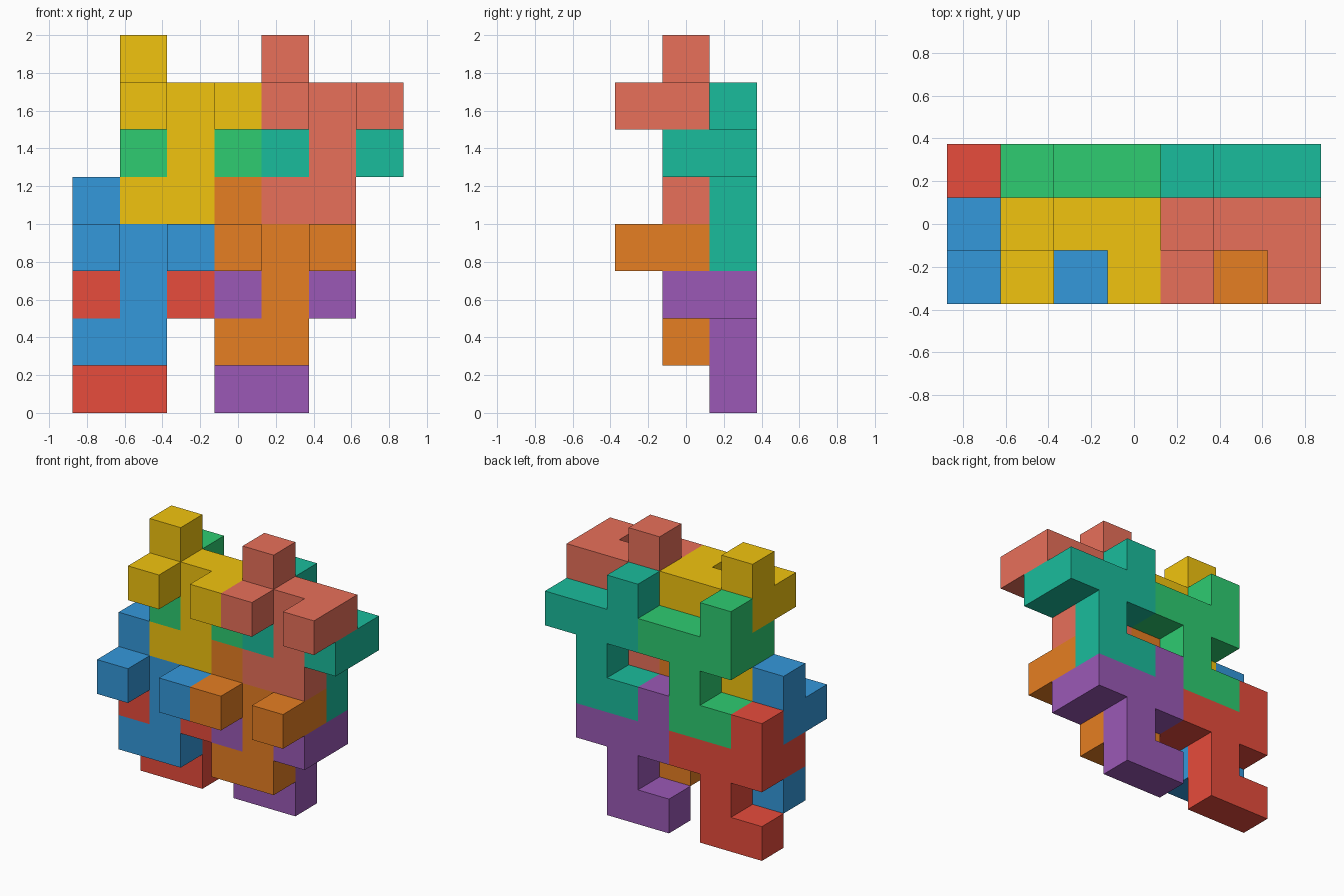
import bpy, bmesh
from mathutils import Vector

if "Cube" in bpy.data.objects:
    bpy.data.objects.remove(bpy.data.objects["Cube"])

S = 0.25                                    # size of one cube cell
ORIGIN = Vector((-3.5 * S, -1.5 * S, 0))    # lower front left corner of the grid

# One interlocking piece: upright plate (y = 1) with two pegs facing forward (y = 0)
PLATE = [(0, 0), (1, 0), (1, 1), (0, 2), (1, 2), (2, 2), (0, 3)]
CELLS = {(x, 1, z) for x, z in PLATE} | {(0, 0, 2), (2, 0, 2)}


def face_corners(cell, axis, side):
    """Corners of one cube face, wound outwards."""
    u, v = (axis + 1) % 3, (axis + 2) % 3
    corners = []
    for a, b in ((0, 0), (1, 0), (1, 1), (0, 1)):
        p = list(cell)
        p[axis] += side
        p[u] += a
        p[v] += b
        corners.append(Vector(p) * S)
    return corners if side else corners[::-1]


def linear(hex_code):
    c = [int(hex_code[i:i + 2], 16) / 255 for i in (0, 2, 4)]
    return [v / 12.92 if v <= 0.04045 else ((v + 0.055) / 1.055) ** 2.4 for v in c] + [1]


def piece(name, offset, colour):
    bm = bmesh.new()
    for cell in sorted(CELLS):
        for axis in range(3):
            for side in (0, 1):
                neighbour = list(cell)
                neighbour[axis] += 1 if side else -1
                if tuple(neighbour) not in CELLS:
                    bm.faces.new([bm.verts.new(c) for c in face_corners(cell, axis, side)])
    # Weld the skin and merge the flat areas
    bmesh.ops.remove_doubles(bm, verts=bm.verts, dist=0.001)
    bmesh.ops.dissolve_limit(bm, angle_limit=0.01, verts=bm.verts, edges=bm.edges)
    mesh = bpy.data.meshes.new(name)
    bm.to_mesh(mesh)
    bm.free()
    mat = bpy.data.materials.new(name + "_colour")
    mat.diffuse_color = linear(colour)
    mat.use_nodes = True
    mat.node_tree.nodes["Principled BSDF"].inputs["Base Color"].default_value = mat.diffuse_color
    mesh.materials.append(mat)
    obj = bpy.data.objects.new(name, mesh)
    obj.location = ORIGIN + Vector(offset) * S
    bpy.context.collection.objects.link(obj)


# Four stacking places, each with a back piece and a front piece one cell higher
PLACES = [
    ("lower_left", 0, 0, "E74C3C", "3498DB"),
    ("lower_right", 3, 0, "9B59B6", "E67E22"),
    ("upper_left", 1, 3, "2ECC71", "F1C40F"),
    ("upper_right", 4, 3, "1ABC9C", "E8705A"),
]
for label, x, z, back, front in PLACES:
    piece(label + "_back_piece", (x, 1, z), back)
    piece(label + "_front_piece", (x, 0, z + 1), front)
